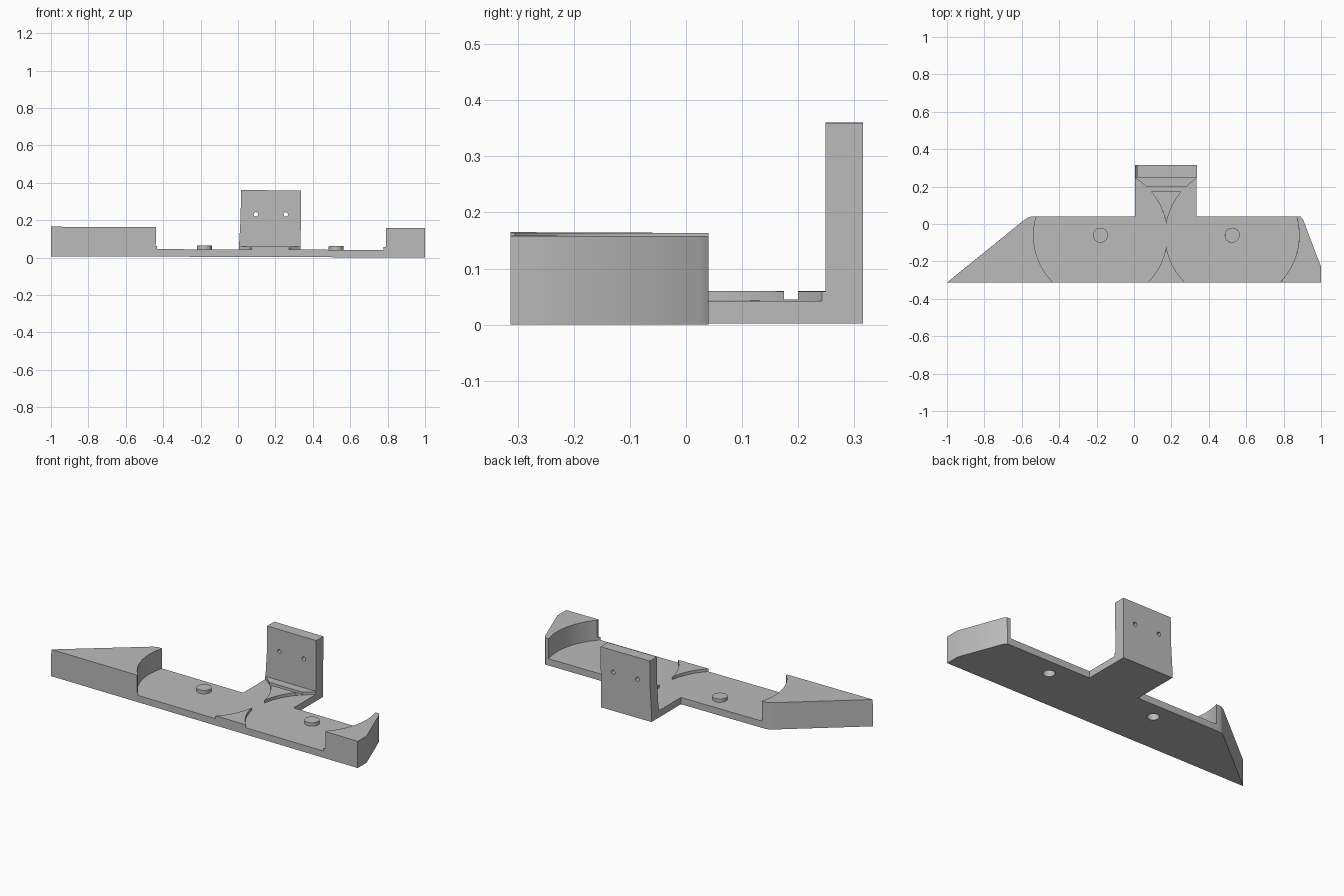
import bpy
import bmesh
from math import cos, pi
from mathutils import Matrix, Vector

cube = bpy.data.objects.get("Cube")
if cube:
    bpy.data.objects.remove(cube, do_unlink=True)

GREY = (0.5, 0.5, 0.5, 1)
mat = bpy.data.materials.new("plain grey")
mat.use_nodes = True
mat.diffuse_color = GREY
mat.node_tree.nodes["Principled BSDF"].inputs["Base Color"].default_value = GREY

FLOOR, RIDGE, BLOCK, WALL = 0.04, 0.057, 0.158, 0.357
DISH_CENTRES = [(-0.18, -0.06), (0.525, -0.06)]
DISH_RADIUS = 0.3575


def finish(name, bm):
    bmesh.ops.recalc_face_normals(bm, faces=bm.faces)
    mesh = bpy.data.meshes.new(name)
    bm.to_mesh(mesh)
    bm.free()
    mesh.materials.append(mat)
    ob = bpy.data.objects.new(name, mesh)
    bpy.context.collection.objects.link(ob)
    return ob


def prism(name, outline, offset):
    """Extrude a closed outline of 3D points along an offset."""
    bm = bmesh.new()
    face = bm.faces.new([bm.verts.new(p) for p in outline])
    result = bmesh.ops.extrude_face_region(bm, geom=[face])
    verts = [v for v in result["geom"] if isinstance(v, bmesh.types.BMVert)]
    bmesh.ops.translate(bm, verts=verts, vec=offset)
    return finish(name, bm)


def box(name, x0, x1, y0, y1, z0, z1):
    return prism(name, [(x0, y0, z0), (x1, y0, z0), (x1, y1, z0), (x0, y1, z0)],
                 (0, 0, z1 - z0))


def cylinder(name, centre, radius, depth, sides, axis="Z"):
    bm = bmesh.new()
    turn = Matrix.Rotation(pi / 2, 4, "X") if axis == "Y" else Matrix()
    bmesh.ops.create_cone(bm, cap_ends=True, segments=sides, radius1=radius,
                          radius2=radius, depth=depth,
                          matrix=Matrix.Translation(Vector(centre)) @ turn)
    return finish(name, bm)


def combine(target, tool, operation):
    mod = target.modifiers.new(operation.title(), "BOOLEAN")
    mod.operation = operation
    mod.solver = "EXACT"
    mod.object = tool
    bpy.context.view_layer.objects.active = target
    with bpy.context.temp_override(object=target, active_object=target):
        bpy.ops.object.modifier_apply(modifier=mod.name)
    bpy.data.objects.remove(tool, do_unlink=True)


# Footprint of the base with its slanted ends and rear stem
footprint = [(-1, -0.313), (1, -0.313), (1, -0.23), (0.903, 0.025), (0.89, 0.04),
             (0.335, 0.04), (0.335, 0.28), (0.005, 0.28), (0.005, 0.04),
             (-0.55, 0.04), (-0.567, 0.035), (-0.585, 0.023)]
body = prism("mounting_bracket", [(x, y, 0) for x, y in footprint], (0, 0, BLOCK))

# Clear the middle, leaving a raised block at each end
combine(body, box("middle_cut", -0.44, 0.79, -0.5, 0.5, RIDGE, 0.5), "DIFFERENCE")

# Two round shallow dishes, leaving curved ridges between them
for x, y in DISH_CENTRES:
    combine(body, cylinder("dish_cut", (x, y, FLOOR + 0.2), DISH_RADIUS, 0.4, 96),
            "DIFFERENCE")

# Groove across the stem in front of the wall
combine(body, box("groove_cut", -0.1, 0.45, 0.175, 0.2, FLOOR + 0.002, 0.3),
        "DIFFERENCE")

# Upright wall with a slightly leaning left edge
wall_outline = [(0.005, 0), (0.335, 0), (0.335, WALL), (0.015, WALL),
                (0.013, 0.2), (0.005, 0.06)]
wall = prism("wall", [(x, 0.249, z) for x, z in wall_outline], (0, 0.066, 0))
for x in (0.095, 0.255):
    combine(wall, cylinder("screw_hole", (x, 0.28, 0.228), 0.012, 0.3, 24, "Y"),
            "DIFFERENCE")
combine(body, wall, "UNION")

# Round bosses in the dishes, hollow from below
for x, y in DISH_CENTRES:
    combine(body, cylinder("boss", (x, y, 0.04), 0.04, 0.04, 32), "UNION")
    combine(body, cylinder("socket", (x, y, 0.0), 0.032, 0.1, 32), "DIFFERENCE")

# Slight sideways lean of the whole part
TILT = 0.0035
body.rotation_euler.y = TILT
body.location.z = TILT

# Smooth curved walls, sharp edges
bpy.ops.object.select_all(action="DESELECT")
body.select_set(True)
bpy.context.view_layer.objects.active = body
bpy.ops.object.shade_smooth_by_angle(angle=pi / 6)
